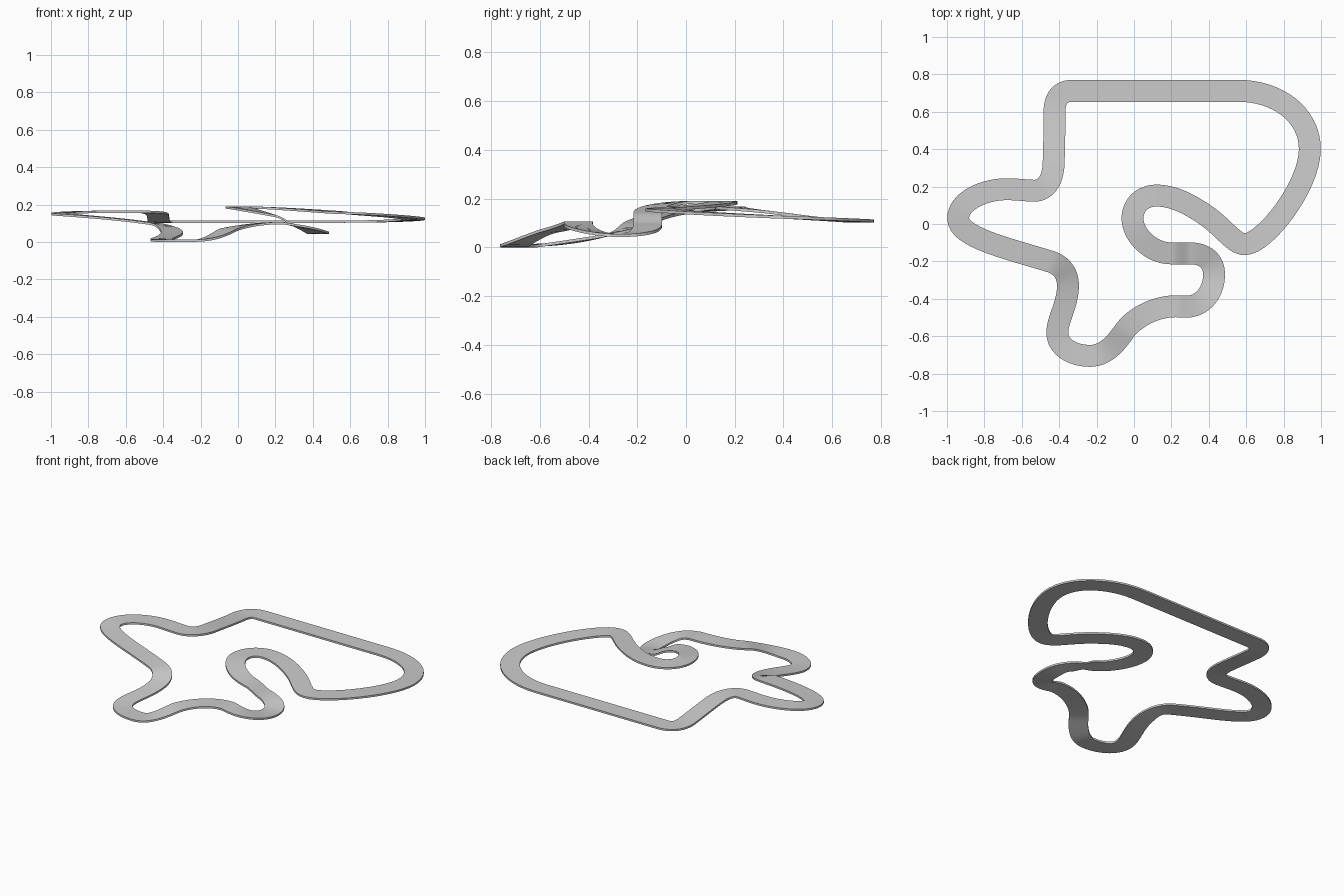
import bpy, bmesh, math
from mathutils import Vector
from mathutils.geometry import interpolate_bezier

if "Cube" in bpy.data.objects:
    bpy.data.objects.remove(bpy.data.objects["Cube"])

WIDTH, THICK, STEPS = 0.117, 0.012, 16

# Centre line knots: x, y, z, heading (degrees), handle in, handle out
KNOTS = [
    (-0.33, 0.712, 0.112, 0, 0.065, 0.3),
    (0.56, 0.712, 0.112, 0, 0.3, 0.2),
    (0.94, 0.40, 0.127, -90, 0.19, 0.2),
    (0.592, -0.108, 0.157, 180, 0.105, 0.055),
    (0.40, 0.035, 0.17, 144, 0.1, 0.12),
    (0.12, 0.152, 0.186, 180, 0.09, 0.075),
    (-0.008, 0.03, 0.188, -90, 0.07, 0.09),
    (0.20, -0.157, 0.142, 0, 0.11, 0.04),
    (0.30, -0.157, 0.094, 0, 0.03, 0.08),
    (0.428, -0.27, 0.052, -90, 0.07, 0.09),
    (0.28, -0.442, 0.097, 180, 0.09, 0.03),
    (0.22, -0.44, 0.104, 180, 0.03, 0.09),
    (-0.045, -0.565, 0.07, -128, 0.1, 0.05),
    (-0.235, -0.705, 0.01, 180, 0.1, 0.09),
    (-0.41, -0.58, 0.014, 90, 0.08, 0.07),
    (-0.353, -0.33, 0.052, 90, 0.1, 0.07),
    (-0.45, -0.20, 0.1, 163, 0.06, 0.25),
    (-0.94, 0.03, 0.153, 90, 0.1, 0.095),
    (-0.68, 0.186, 0.165, 0, 0.12, 0.06),
    (-0.53, 0.178, 0.165, 0, 0.05, 0.06),
    (-0.43, 0.32, 0.15, 88, 0.08, 0.08),
    (-0.425, 0.60, 0.117, 90, 0.1, 0.07),
]


def knot_handles(i):
    """Position with its incoming and outgoing handles; height peaks are level."""
    n = len(KNOTS)
    p, prev, nxt = (Vector(KNOTS[k % n][:3]) for k in (i, i - 1, i + 1))
    ang, h_in, h_out = KNOTS[i % n][3:]
    slope = 0.0
    if (p.z - prev.z) * (nxt.z - p.z) > 0:
        slope = (nxt.z - prev.z) / ((p - prev).length + (nxt - p).length)
    a = math.radians(ang)
    d = Vector((math.cos(a), math.sin(a), slope))
    return p, p - d * h_in, p + d * h_out


# Sample the closed centre line
path = []
for i in range(len(KNOTS)):
    p0, _, out0 = knot_handles(i)
    p1, in1, _ = knot_handles((i + 1) % len(KNOTS))
    path += interpolate_bezier(p0, out0, in1, p1, STEPS + 1)[:-1]

# Sweep a level rectangular section along it
bm = bmesh.new()
rings = []
for i, p in enumerate(path):
    t = path[(i + 1) % len(path)] - path[i - 1]
    side = Vector((-t.y, t.x, 0)).normalized() * WIDTH / 2
    up = Vector((0, 0, THICK / 2))
    rings.append([bm.verts.new(p + s * side + u * up)
                  for s, u in ((1, 1), (-1, 1), (-1, -1), (1, -1))])
for i, a in enumerate(rings):
    b = rings[(i + 1) % len(rings)]
    for k in range(4):
        m = (k + 1) % 4
        bm.faces.new((a[k], a[m], b[m], b[k]))
bmesh.ops.recalc_face_normals(bm, faces=bm.faces)

# Rest the lowest point on the ground
low = min(v.co.z for v in bm.verts)
bmesh.ops.translate(bm, verts=bm.verts, vec=(0, 0, -low))

mesh = bpy.data.meshes.new("track_ribbon")
bm.to_mesh(mesh)
bm.free()
track = bpy.data.objects.new("track_ribbon", mesh)
bpy.context.collection.objects.link(track)
bpy.context.view_layer.objects.active = track
track.select_set(True)
bpy.ops.object.shade_smooth_by_angle(angle=math.radians(30))
